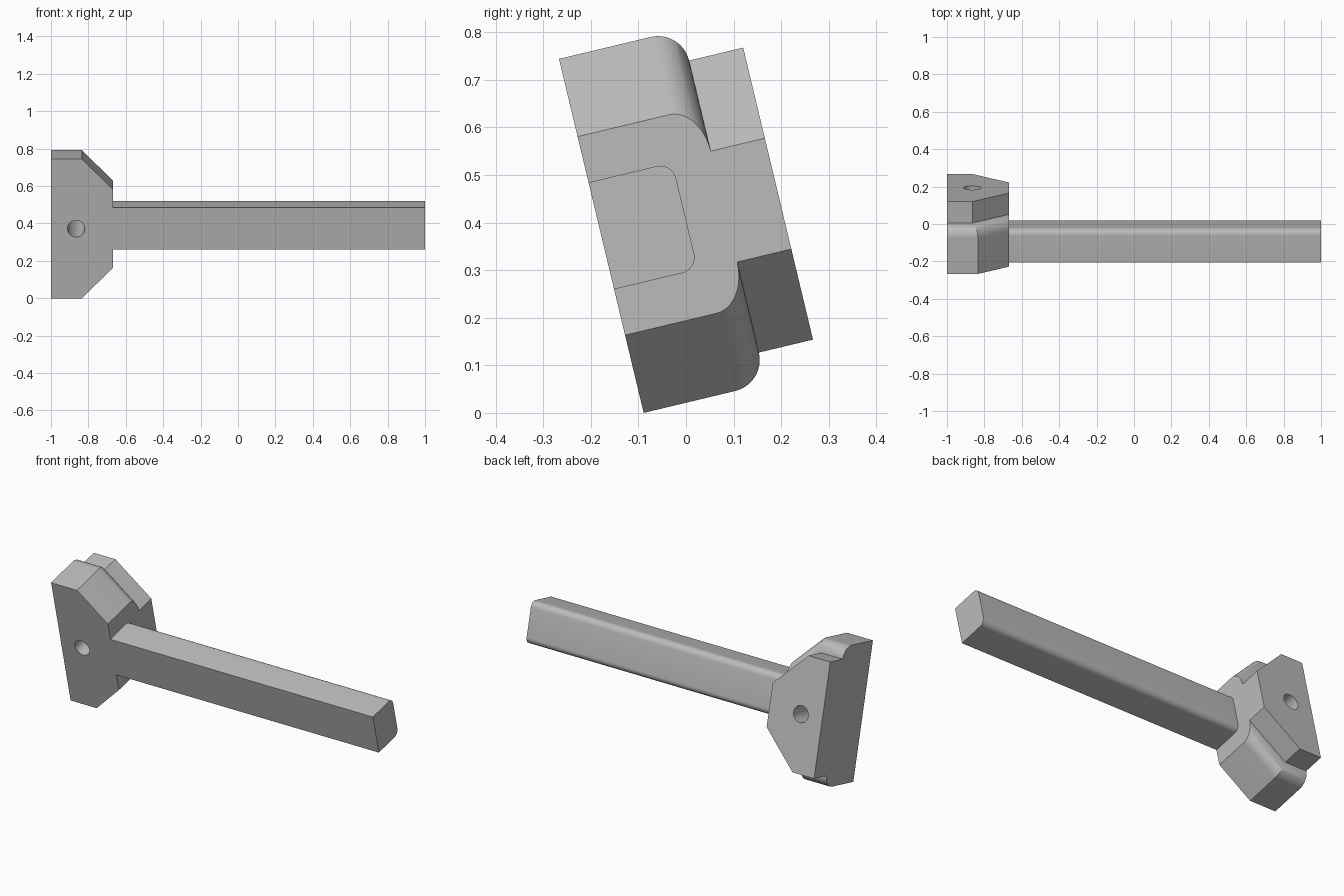
import bpy, bmesh
from math import sin, cos, pi, sqrt, radians, tan

cube = bpy.data.objects.get("Cube")
if cube:
    bpy.data.objects.remove(cube, do_unlink=True)

TILT = radians(13.45)
ORIGIN = (0, -0.089, 0)
HEIGHT = 0.765      # head height before tilting
NECK = -0.667       # plane where the arm leaves the head

grey = bpy.data.materials.new("plain grey")
grey.use_nodes = True
grey.diffuse_color = (0.5, 0.5, 0.5, 1)
grey.node_tree.nodes["Principled BSDF"].inputs["Base Color"].default_value = (0.5, 0.5, 0.5, 1)


def loft(name, rings, cap_start=True):
    """Skin a list of equal-length point rings, cap them, and tilt the result."""
    bm = bmesh.new()
    loops = [[bm.verts.new(p) for p in ring] for ring in rings]
    n = len(loops[0])
    for a, b in zip(loops, loops[1:]):
        for i in range(n):
            j = (i + 1) % n
            bm.faces.new((a[i], a[j], b[j], b[i]))
    if cap_start:
        bm.faces.new(loops[0][::-1])
    bm.faces.new(loops[-1])
    bmesh.ops.recalc_face_normals(bm, faces=bm.faces)
    mesh = bpy.data.meshes.new(name)
    bm.to_mesh(mesh)
    bm.free()
    mesh.materials.append(grey)
    obj = bpy.data.objects.new(name, mesh)
    bpy.context.collection.objects.link(obj)
    obj.location = ORIGIN
    obj.rotation_euler.x = TILT
    return obj


def select(obj):
    bpy.ops.object.select_all(action='DESELECT')
    obj.select_set(True)
    bpy.context.view_layer.objects.active = obj


def head_outline(depth, inset):
    """Chamfered plate outline, inset on every side but the two flat ends."""
    lower = [(-1, inset),
             (-0.835 - inset * tan(pi / 8), inset),
             (NECK, 0.168 + inset * (sqrt(2)))]
    upper = [(x, HEIGHT - z) for x, z in reversed(lower)]
    return [(x, depth, z) for x, z in lower + upper]


# Head: front plate, rounded shoulder, then a smaller back plate
R, STEPS = 0.067, 12
layers = [(0, 0)]
for k in range(STEPS + 1):
    a = pi / 2 * k / STEPS
    layers.append((0.198 + R * sin(a), R * (1 - cos(a))))
layers.append((0.382, R))
head = loft("head", [head_outline(d, i) for d, i in layers])

# Bolt hole straight through the head
cutter = loft("hole_cutter", [
    [(-0.865 + 0.046 * cos(2 * pi * k / 40), d, HEIGHT / 2 + 0.046 * sin(2 * pi * k / 40))
     for k in range(40)] for d in (-0.1, 0.5)])
cutter.hide_render = True
hole = head.modifiers.new("bolt hole", 'BOOLEAN')
hole.operation = 'DIFFERENCE'
hole.solver = 'EXACT'
hole.object = cutter
select(head)
bpy.ops.object.modifier_apply(modifier=hole.name)
bpy.data.objects.remove(cutter, do_unlink=True)

# Arm: bar flush with the head's front, rounded along its two back edges
LOW, HIGH, DEPTH, r = 0.267, 0.498, 0.181, 0.034
section = [(0, HIGH), (0, LOW)]
for centre, start in ((LOW + r, -pi / 2), (HIGH - r, 0)):
    for k in range(9):
        a = start + pi / 2 * k / 8
        section.append((DEPTH - r + r * cos(a), centre + r * sin(a)))
arm = loft("arm", [[(x, y, z) for y, z in section] for x in (NECK, 1)], cap_start=False)
# An open ring gets its winding checked against the outer end
bm = bmesh.new()
bm.from_mesh(arm.data)
bm.faces.ensure_lookup_table()
end = max(bm.faces, key=lambda f: f.calc_center_median().x)
if end.normal.x < 0:
    bmesh.ops.reverse_faces(bm, faces=bm.faces)
bm.to_mesh(arm.data)
bm.free()

for part in (head, arm):
    select(part)
    bpy.ops.object.shade_smooth_by_angle(angle=radians(25))
